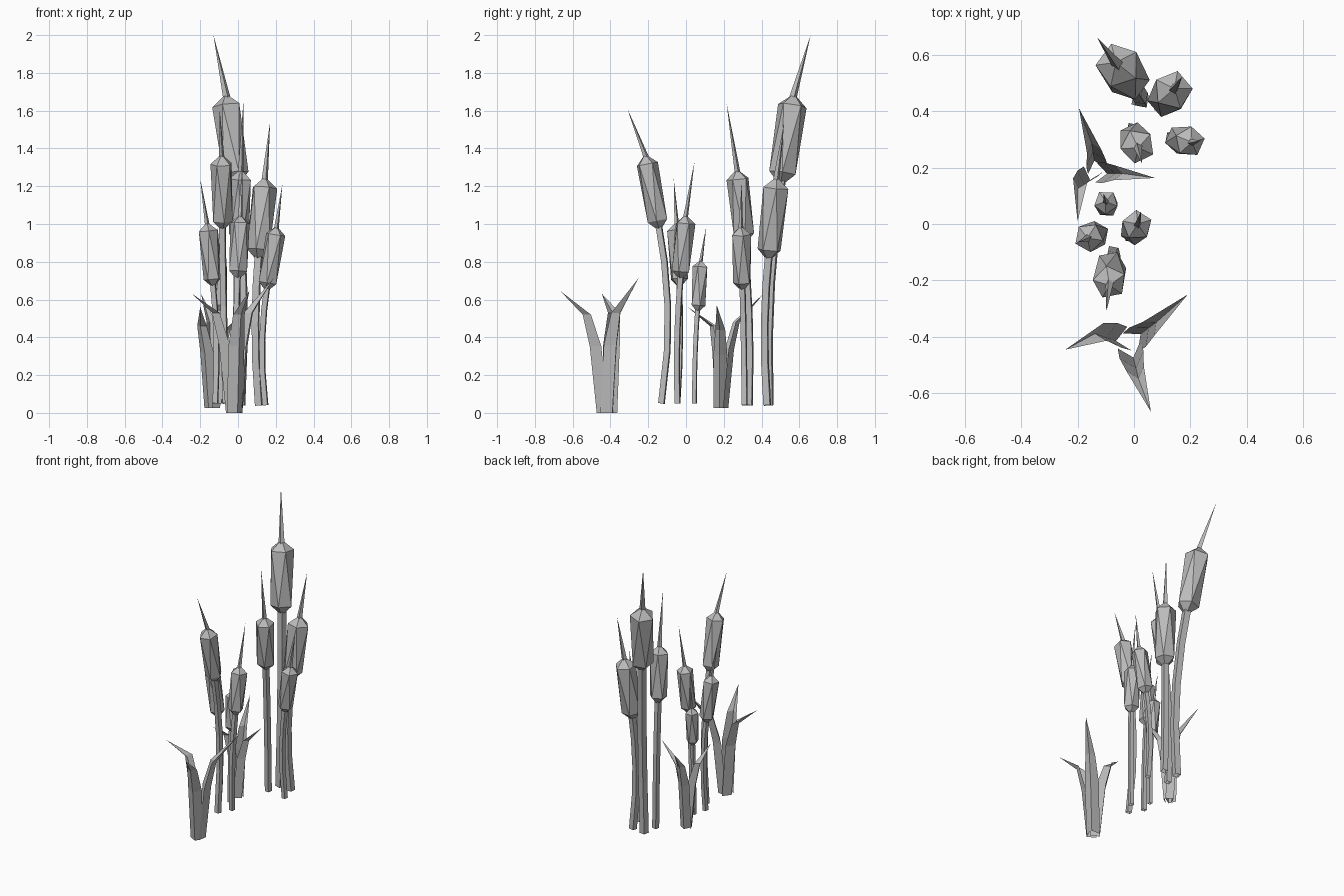
import bpy
import bmesh
import math
from mathutils import Vector

cube = bpy.data.objects.get("Cube")
if cube:
    bpy.data.objects.remove(cube, do_unlink=True)

grey = bpy.data.materials.new("plain_grey")
grey.use_nodes = True
grey.diffuse_color = (0.5, 0.5, 0.5, 1)
grey.node_tree.nodes["Principled BSDF"].inputs["Base Color"].default_value = grey.diffuse_color


def finish(bm, name):
    bmesh.ops.recalc_face_normals(bm, faces=bm.faces)
    mesh = bpy.data.meshes.new(name)
    bm.to_mesh(mesh)
    bm.free()
    mesh.materials.append(grey)
    obj = bpy.data.objects.new(name, mesh)
    bpy.context.collection.objects.link(obj)
    return obj


def ring(bm, centre, axis, radius, sides, turn):
    """Polygon of vertices around a centre, square to the axis."""
    u = Vector((0, 1, 0)).cross(axis).normalized()
    v = axis.cross(u).normalized()
    angles = [turn + math.tau * i / sides for i in range(sides)]
    return [bm.verts.new(centre + radius * (u * math.cos(a) + v * math.sin(a))) for a in angles]


def fan(bm, loop, point):
    tip = bm.verts.new(point)
    for i, vert in enumerate(loop):
        bm.faces.new((vert, loop[(i + 1) % len(loop)], tip))


def stem(name, base, end, axis, radius):
    """Open four-sided stalk that bends into the lean of its head."""
    bm = bmesh.new()
    control = end - axis * ((end.z - base.z) * 0.5 / axis.z)
    loops = []
    for t in (0, 0.3, 0.55, 0.8, 1):
        p = base * (1 - t) ** 2 + control * (2 * t * (1 - t)) + end * t ** 2
        d = (control - base) * (1 - t) + (end - control) * t
        loops.append(ring(bm, p, d.normalized(), radius, 4, 0.6))
    for a, b in zip(loops, loops[1:]):
        for i in range(4):
            j = (i + 1) % 4
            bm.faces.new((a[i], a[j], b[j], b[i]))
    return finish(bm, name)


def seed_head(name, bottom, top, radius, turn):
    """Stretched twenty-sided solid: two staggered five-rings and two points."""
    bm = bmesh.new()
    axis = (top - bottom).normalized()
    low = ring(bm, bottom.lerp(top, 0.14), axis, radius * 0.92, 5, turn)
    high = ring(bm, bottom.lerp(top, 0.87), axis, radius, 5, turn + math.pi / 5)
    for i in range(5):
        j = (i + 1) % 5
        bm.faces.new((low[i], low[j], high[i]))
        bm.faces.new((low[j], high[j], high[i]))
    fan(bm, low, bottom)
    fan(bm, high, top)
    return finish(bm, name)


def spike(name, top, tip, radius):
    bm = bmesh.new()
    axis = (tip - top).normalized()
    fan(bm, ring(bm, top - axis * 0.03, axis, radius, 4, 0.3), tip)
    return finish(bm, name)


def leaf(name, base, bend, tip, width):
    """Creased blade that rises, then arches out to a point."""
    bm = bmesh.new()
    out = Vector((tip.x - base.x, tip.y - base.y, 0)).normalized()
    shoulder = base.lerp(bend, 0.45)
    shoulder.z = base.z + (bend.z - base.z) * 0.68
    stations = ((base, 1.0), (shoulder, 1.05), (bend, 0.75))
    rows = []
    for p, w in stations:
        side = Vector((-out.y, out.x, 0)) * width * w / 2
        keel = out * width * 0.28 * w
        rows.append([bm.verts.new(q) for q in (p - side - keel, p + keel, p + side - keel)])
    for a, b in zip(rows, rows[1:]):
        for i in range(2):
            bm.faces.new((a[i], a[i + 1], b[i + 1], b[i]))
    end = bm.verts.new(tip)
    for i in range(2):
        bm.faces.new((rows[-1][i], rows[-1][i + 1], end))
    return finish(bm, name)


# Reeds: stem foot, head bottom, head top, spike tip, head radius
reeds = {
    "tallest": ((0.015, 0.44, 0.04), (-0.01, 0.5, 1.2), (-0.064, 0.572, 1.69), (-0.13, 0.66, 2.0), 0.08),
    "back_left": ((0.11, 0.43, 0.04), (0.106, 0.435, 0.8), (0.143, 0.48, 1.25), (0.17, 0.52, 1.54), 0.07),
    "back_middle": ((0, 0.335, 0.04), (0, 0.31, 0.89), (0.015, 0.27, 1.29), (0.028, 0.215, 1.64), 0.062),
    "far_left": ((0.145, 0.31, 0.04), (0.15, 0.3, 0.64), (0.205, 0.29, 0.99), (0.235, 0.295, 1.21), 0.054),
    "smallest": ((-0.095, 0.045, 0.05), (-0.095, 0.06, 0.53), (-0.1, 0.08, 0.81), (-0.108, 0.107, 0.985), 0.043),
    "middle": ((-0.015, -0.045, 0.05), (-0.002, -0.03, 0.7), (0.013, 0, 1.05), (0.025, 0.045, 1.33), 0.054),
    "far_right": ((-0.12, -0.045, 0.05), (-0.13, -0.035, 0.66), (-0.165, -0.05, 1.01), (-0.2, -0.065, 1.24), 0.052),
    "front": ((-0.065, -0.13, 0.05), (-0.082, -0.138, 0.96), (-0.087, -0.217, 1.37), (-0.098, -0.31, 1.61), 0.06),
}
for n, (name, data) in enumerate(reeds.items()):
    foot, bottom, top, tip = (Vector(p) for p in data[:4])
    radius = data[4]
    axis = (top - bottom).normalized()
    stem(name + "_reed_stem", foot, bottom + axis * 0.03, axis, radius * 0.36)
    seed_head(name + "_reed_head", bottom, top, radius, n * 0.7)
    spike(name + "_reed_spike", top, tip, radius * 0.26)

# Leaf clumps: each leaf has a foot, a bend and a tip
clumps = {
    "front_clump": (0.085, [
        ((-0.04, -0.41, 0), (-0.12, -0.385, 0.53), (-0.243, -0.445, 0.63)),
        ((-0.01, -0.45, 0), (0.01, -0.53, 0.52), (0.06, -0.665, 0.645)),
        ((0.005, -0.405, 0), (0.065, -0.36, 0.53), (0.19, -0.25, 0.715)),
    ]),
    "back_clump": (0.07, [
        ((-0.135, 0.205, 0.025), (-0.145, 0.27, 0.48), (-0.195, 0.41, 0.63)),
        ((-0.115, 0.18, 0.025), (-0.055, 0.18, 0.44), (0.075, 0.163, 0.57)),
        ((-0.15, 0.175, 0.025), (-0.195, 0.14, 0.46), (-0.2, 0.01, 0.56)),
    ]),
}
for name, (width, leaves) in clumps.items():
    for n, points in enumerate(leaves):
        leaf(f"{name}_leaf_{n + 1}", *(Vector(p) for p in points), width)
